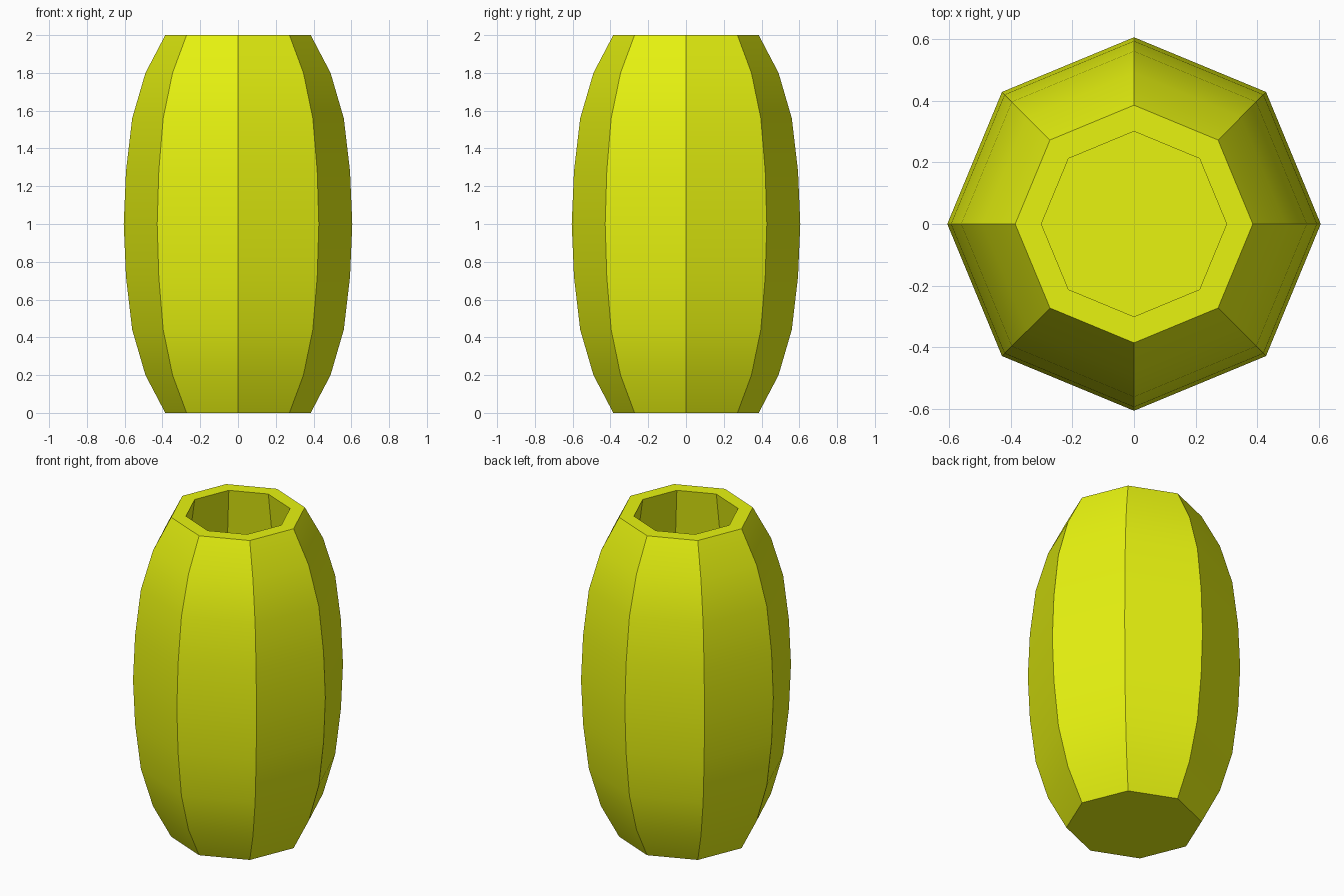
import bpy, bmesh
from math import cos, sin, radians, tau

if "Cube" in bpy.data.objects:
    bpy.data.objects.remove(bpy.data.objects["Cube"])

SIDES = 8

# half of the outer barrel profile (radius, z), mirrored about z = 1
lower = [(0.385, 0.0), (0.49, 0.2), (0.56, 0.44), (0.593, 0.72)]
outer = lower + [(0.605, 1.0)] + [(r, 2 - z) for r, z in reversed(lower)]
# hollow interior, from rim down to floor
inner = [(0.30, 2.0), (0.335, 1.75), (0.39, 1.35), (0.39, 0.65), (0.335, 0.3), (0.30, 0.1)]


def lathe(name, profile):
    bm = bmesh.new()
    rings = [[bm.verts.new((r * cos(tau * i / SIDES), r * sin(tau * i / SIDES), z))
              for i in range(SIDES)] for r, z in profile]
    for a, b in zip(rings, rings[1:]):
        for i in range(SIDES):
            j = (i + 1) % SIDES
            bm.faces.new((a[i], a[j], b[j], b[i]))
    bm.faces.new(rings[0][::-1])   # underside
    bm.faces.new(rings[-1])        # floor of the hollow
    mesh = bpy.data.meshes.new(name)
    bm.to_mesh(mesh)
    bm.free()
    obj = bpy.data.objects.new(name, mesh)
    bpy.context.collection.objects.link(obj)
    return obj


# eight-sided barrel vase with open top
vase = lathe("barrel_vase", outer + inner)
mat = bpy.data.materials.new("yellow_green")
mat.diffuse_color = (0.8, 0.9, 0.005, 1)
mat.use_nodes = True
mat.node_tree.nodes["Principled BSDF"].inputs["Base Color"].default_value = mat.diffuse_color
vase.data.materials.append(mat)

# smooth along the curve, sharp at the eight ridges
bpy.context.view_layer.objects.active = vase
vase.select_set(True)
bpy.ops.object.shade_smooth_by_angle(angle=radians(32))
